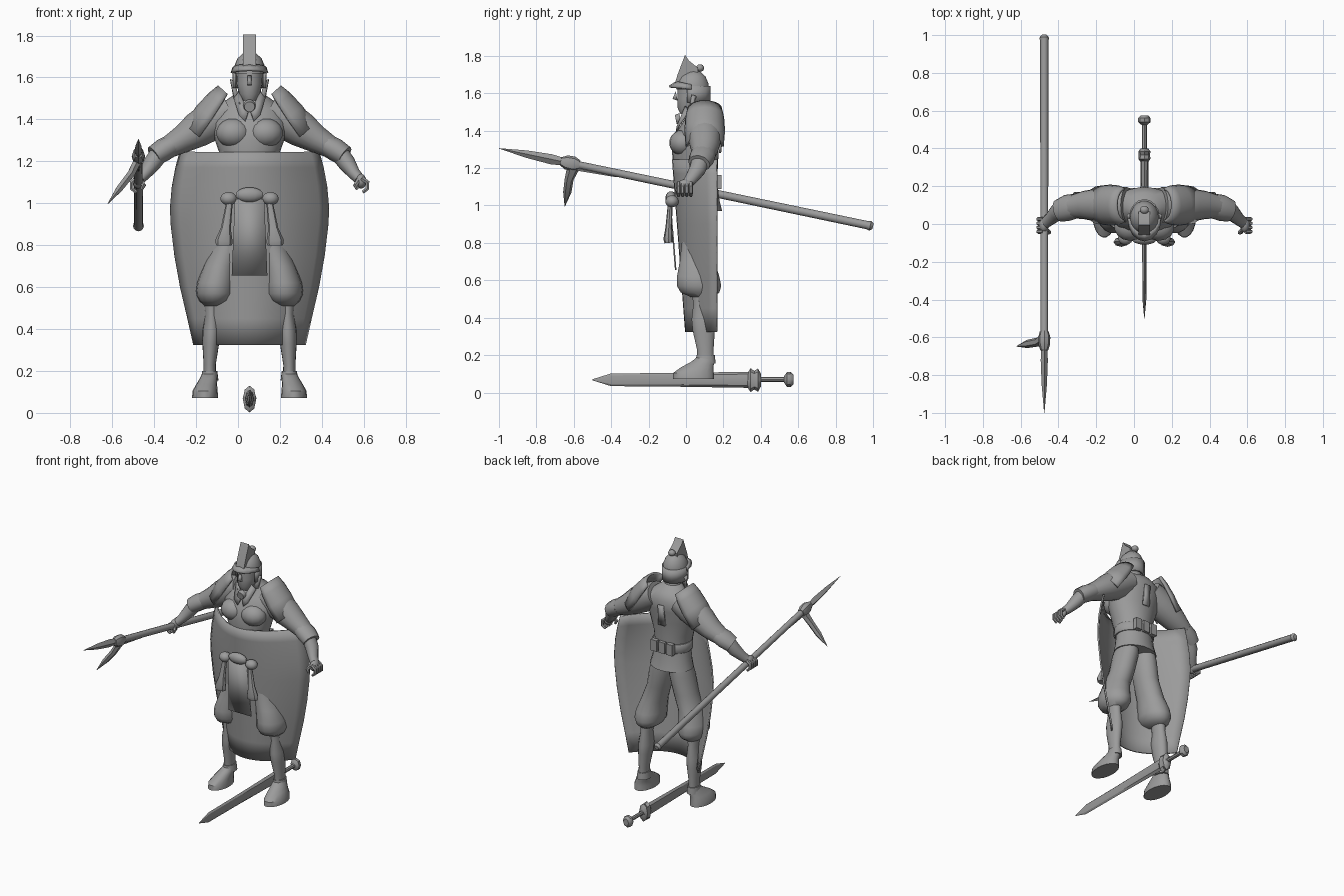
import bpy, bmesh, math
from mathutils import Vector

C = 0.055  # centre line of the body
grey = bpy.data.materials.new("grey")
grey.diffuse_color = (0.33, 0.33, 0.33, 1)


def finish(name, bm, thick=0, angle=40):
    bmesh.ops.recalc_face_normals(bm, faces=bm.faces[:])
    me = bpy.data.meshes.new(name)
    bm.to_mesh(me)
    bm.free()
    me.materials.append(grey)
    ob = bpy.data.objects.new(name, me)
    bpy.context.collection.objects.link(ob)
    if thick:
        m = ob.modifiers.new("thickness", 'SOLIDIFY')
        m.thickness, m.offset = thick, 0
    bpy.ops.object.select_all(action='DESELECT')
    ob.select_set(True)
    bpy.context.view_layer.objects.active = ob
    bpy.ops.object.shade_smooth_by_angle(angle=math.radians(angle))
    return ob


def skin(name, rings, closed=True, thick=0, angle=40):
    """Bridge rows of points; closed rows become capped tubes."""
    bm = bmesh.new()
    rows = [[bm.verts.new(p) for p in r] for r in rings]
    n = len(rows[0])
    for a, b in zip(rows, rows[1:]):
        for i in range(n if closed else n - 1):
            j = (i + 1) % n
            bm.faces.new((a[i], a[j], b[j], b[i]))
    if closed:
        bm.faces.new(rows[0])
        bm.faces.new(rows[-1])
    return finish(name, bm, thick, angle)


def loft(name, rings, s=1, n=18, angle=40):
    """Horizontal ellipses: (offset x, y, z, radius x, radius y)."""
    ang = [math.tau * i / n for i in range(n)]
    return skin(name, [[(C + s * dx + rx * math.cos(a), y + ry * math.sin(a), z) for a in ang]
                       for dx, y, z, rx, ry in rings], angle=angle)


def limb(name, pts, s=1, n=12, ref=(0, 1, 0), angle=40):
    """Ellipses across a path: (offset x, y, z, radius along ref, other radius)."""
    path = [Vector((C + s * p[0], p[1], p[2])) for p in pts]
    rings = []
    for i, p in enumerate(path):
        t = (path[min(i + 1, len(path) - 1)] - path[max(i - 1, 0)]).normalized()
        r = Vector(ref)
        u = (r - t * r.dot(t)).normalized()
        v = t.cross(u)
        ra, rb = pts[i][3], pts[i][-1]
        rings.append([p + u * ra * math.cos(math.tau * k / n) + v * rb * math.sin(math.tau * k / n)
                      for k in range(n)])
    return skin(name, rings, angle=angle)


def ball(name, dx, y, z, rx, ry, rz, s=1):
    bm = bmesh.new()
    bmesh.ops.create_uvsphere(bm, u_segments=14, v_segments=9, radius=1)
    for v in bm.verts:
        v.co = (C + s * dx + v.co.x * rx, y + v.co.y * ry, z + v.co.z * rz)
    return finish(name, bm)


def plate(name, pts, thick, s=1):
    bm = bmesh.new()
    bm.faces.new([bm.verts.new((C + s * x, y, z)) for x, y, z in pts])
    return finish(name, bm, thick)


def box(name, dx, y, z, sx, sy, sz):
    bm = bmesh.new()
    bmesh.ops.create_cube(bm, size=1)
    for v in bm.verts:
        v.co = (C + dx + v.co.x * sx, y + v.co.y * sy, z + v.co.z * sz)
    return finish(name, bm)


# Torso, skirt and belt
loft("torso", [(0, .065, .97, .12, .10), (0, .06, 1.1, .115, .105), (0, .05, 1.2, .13, .12),
               (0, .05, 1.3, .165, .125), (0, .065, 1.38, .18, .125), (0, .09, 1.45, .165, .105),
               (0, .09, 1.5, .10, .075), (0, .06, 1.53, .055, .055), (0, .05, 1.58, .05, .05)], n=24)
loft("skirt", [(0, .075, .97, .145, .12), (0, .07, 1.03, .13, .11), (0, .065, 1.12, .118, .105)])
loft("belt", [(0, .065, 1.09, .128, .11), (0, .065, 1.10, .134, .115), (0, .065, 1.14, .134, .115),
              (0, .065, 1.15, .128, .11)])
for dx in (-.06, 0, .06):
    box("belt_pouch", dx, .175, 1.125, .045, .03, .075)
plate("back_strap", [(-.025, .182, 1.28), (.025, .182, 1.28), (.02, .195, 1.42), (-.02, .195, 1.42)], .012)

# Chest ornaments
limb("medal", [(0, -.03, 1.465, .03), (0, -.055, 1.46, .025)], n=14, ref=(1, 0, 0))
for s in (-1, 1):
    ball("pectoral", .076, -.015, 1.335, .085, .075, .07, s)
    plate("lapel", [(.02, -.05, 1.39), (.05, -.045, 1.42), (.075, .01, 1.5), (.05, .0, 1.53),
                    (.005, -.035, 1.44)], .012, s)
    plate("collar_flap", [(.05, .02, 1.49), (.075, .03, 1.5), (.092, .04, 1.59), (.07, .05, 1.58)], .02, s)

# Head, helmet and crest
loft("head", [(0, .0, 1.49, .03, .03), (0, .01, 1.52, .05, .055), (0, .03, 1.57, .062, .078),
              (0, .035, 1.65, .065, .08)])
plate("nose", [(0, -.055, 1.61), (0, -.072, 1.57), (0, -.045, 1.56)], .02)
loft("helmet", [(0, .035, 1.62, .076, .088), (0, .035, 1.65, .075, .087), (0, .037, 1.69, .058, .068),
                (0, .04, 1.715, .032, .038), (0, .04, 1.722, .01, .01)])
skin("visor", [[(C + r * .078 * math.sin(a), .03 - r * f * math.cos(a), z + .015 * math.cos(a))
                for a in [math.pi * (i / 8 - .5) for i in range(9)]]
               for r, f, z in ((.98, .08, 1.645), (1.08, .11, 1.62))], closed=False, thick=.012)
skin("neck_guard", [[(C + .074 * math.sin(a), .035 + .09 * math.cos(a), z)
                     for a in [math.pi * 1.2 * (i / 10 - .5) for i in range(11)]]
                    for z in (1.64, 1.55)], closed=False, thick=.014)
skin("crest", [[(C + dx, y, z) for y, z in ((-.06, 1.65), (-.045, 1.70), (-.005, 1.805), (.015, 1.775),
                                            (.065, 1.735), (.06, 1.68))] for dx in (-.031, .031)])
ball("helmet_knob", 0, .075, 1.735, .024, .022, .02)

# Arms, shoulder plates and hands
for s in (-1, 1):
    limb("sleeve", [(.09, .1, 1.44, .095, .08), (.17, .1, 1.40, .095, .095), (.25, .1, 1.35, .088, .085),
                    (.32, .1, 1.305, .075, .066), (.40, .09, 1.26, .058, .05)], s, 16)
    limb("elbow_cuff", [(.365, .095, 1.28, .066, .052), (.41, .085, 1.255, .07, .055),
                        (.455, .07, 1.225, .06, .05)], s)
    limb("forearm", [(.42, .08, 1.25, .05, .045), (.465, .06, 1.19, .045, .042),
                     (.50, .025, 1.14, .034, .03), (.525, .005, 1.115, .03, .026)], s)
    rings = []
    for dx, z, rn, ry in ((.105, 1.52, .055, .085), (.135, 1.47, .075, .097),
                          (.18, 1.40, .09, .102), (.24, 1.315, .092, .095)):
        rings.append([(C + s * (dx + .739 * rn * math.cos(a)), .1 + ry * math.sin(a),
                       z + .674 * rn * math.cos(a)) for a in [math.pi * (i / 10 - .5) for i in range(11)]])
    skin("shoulder_plate", rings, closed=False, thick=.014)
    ball("palm", .532, -.005, 1.105, .026, .042, .035, s)
    for i in range(4):
        y = -.04 + .022 * i
        limb("finger", [(.535, y, 1.12, .012), (.562, y, 1.10, .012), (.562, y, 1.07, .011),
                        (.54, y, 1.052, .009)], s, 6)
    limb("thumb", [(.52, -.03, 1.11, .013), (.505, -.045, 1.085, .012), (.515, -.045, 1.065, .008)], s, 6)

# Legs and boots
for s in (-1, 1):
    loft("trouser_leg", [(.065, .07, 1.0, .06, .09), (.075, .07, .93, .075, .095), (.10, .065, .81, .075, .088),
                         (.14, .06, .70, .08, .095), (.16, .065, .62, .09, .115), (.163, .07, .57, .093, .12),
                         (.165, .075, .535, .075, .105), (.17, .085, .51, .045, .06)], s)
    loft("shin", [(.18, .085, .54, .04, .055), (.18, .09, .47, .032, .052), (.182, .092, .39, .042, .063),
                  (.185, .095, .33, .04, .06), (.19, .103, .23, .029, .045), (.19, .105, .16, .03, .045)], s)
    loft("boot_cuff", [(.19, .105, .155, .042, .054), (.19, .105, .2, .036, .05)], s)
    loft("boot", [(.212, .04, .072, .062, .112), (.212, .04, .105, .06, .11), (.205, .06, .135, .05, .088),
                  (.195, .09, .165, .042, .062), (.19, .105, .19, .034, .046)], s)

# Buckle, tassels and front cloth
ball("buckle_centre", 0, -.08, 1.04, .068, .03, .036)
for s in (-1, 1):
    ball("buckle_lobe", .1, -.075, 1.022, .04, .036, .032, s)
    limb("tassel", [(.095, -.085, 1.01, .012, .015), (.113, -.092, .88, .018, .024),
                    (.122, -.095, .82, .026, .042), (.122, -.093, .80, .022, .038)], s, 8)
plate("front_cloth", [(-.07, -.085, 1.02), (.07, -.085, 1.02), (.085, -.055, .655), (-.085, -.055, .655)], .008)

# Large curved shield
rings = []
for z, w in ((.325, .265), (.45, .293), (.6, .328), (.75, .355), (.9, .373), (.98, .376),
             (1.08, .367), (1.17, .35), (1.245, .33)):
    yc = -.07 * (z - .325) / .92
    rings.append([(C + w * u, yc + (.165 - yc) * u * u, z) for u in [i / 8 - 1 for i in range(17)]])
skin("shield", rings, closed=False, thick=.01)


# Spear held in one hand
def on_spear(y, ra, rb, dz=0):
    return (-.53, y, 1.097 - .2085 * y + dz, ra, rb)


X = (1, 0, 0)
limb("spear_shaft", [on_spear(y, r, r) for y, r in ((-.62, .02), (.97, .022), (.985, .026), (1, .015))], ref=X)
limb("spear_socket", [on_spear(y, a, b) for y, a, b in ((-.67, .02, .022), (-.64, .03, .038),
                                                       (-.6, .032, .04), (-.57, .024, .026))], n=8, ref=X)
limb("spear_blade", [on_spear(y, a, b) for y, a, b in ((-.63, .014, .018), (-.72, .019, .027),
                                                      (-.85, .014, .02), (-1, .001, .001))], n=4, ref=X, angle=20)
limb("spear_hook", [(-.53, -.6, 1.21, .035, .022), (-.565, -.625, 1.14, .024, .02),
                    (-.62, -.635, 1.07, .022, .018), (-.678, -.648, .995, .001, .001)], n=6, angle=25)
limb("spear_brace", [on_spear(-.6, .012, .015, -.02), on_spear(-.37, .004, .004, -.02)], n=6, ref=X)

# Sword lying on edge
limb("sword_blade", [(0, y, .068, a, b) for y, a, b in ((-.5, .001, .003), (-.4, .01, .034),
     (-.1, .012, .036), (.15, .02, .04), (.34, .022, .043))], n=8, ref=X, angle=25)
limb("sword_guard", [(0, y, .066, a, b) for y, a, b in ((.33, .022, .04), (.345, .032, .064),
     (.365, .03, .05), (.385, .032, .062), (.4, .02, .035))], n=8, ref=X)
limb("sword_grip", [(0, .39, .07, .013), (0, .54, .07, .013)], n=8, ref=X)
limb("sword_pommel", [(0, y, .07, a, b) for y, a, b in ((.525, .016, .018), (.54, .033, .04),
     (.56, .033, .04), (.575, .02, .025))], n=8, ref=X)
